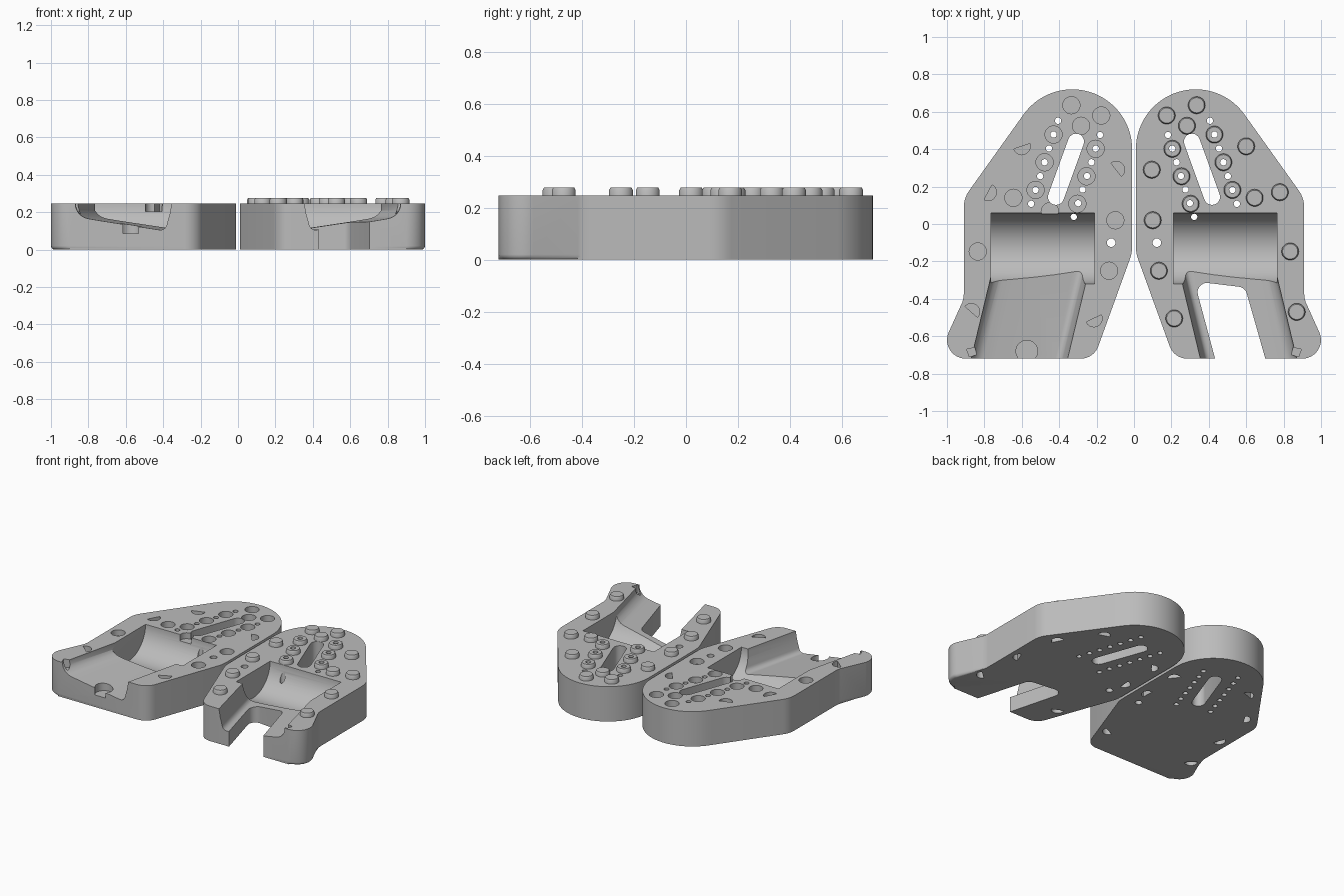
import bpy, bmesh, math
from mathutils import Matrix, Vector

if "Cube" in bpy.data.objects:
    bpy.data.objects.remove(bpy.data.objects["Cube"])

TOP = 0.247
grey = bpy.data.materials.new("light_grey")
grey.use_nodes = True
grey.diffuse_color = (0.5, 0.5, 0.5, 1)
grey.node_tree.nodes["Principled BSDF"].inputs["Base Color"].default_value = (0.5, 0.5, 0.5, 1)


def arc(cx, cy, r, a0, a1, n=8):
    angles = [math.radians(a0 + (a1 - a0) * i / n) for i in range(n + 1)]
    return [(cx + r * math.cos(a), cy + r * math.sin(a)) for a in angles]


def loft(bm, low, high):
    """Solid between two matching loops of 3D points."""
    a = [bm.verts.new(p) for p in low]
    b = [bm.verts.new(p) for p in high]
    bm.faces.new(a)
    bm.faces.new(b)
    for i in range(len(a)):
        j = (i + 1) % len(a)
        bm.faces.new((a[i], a[j], b[j], b[i]))


def prism(bm, pts, z0, z1, taper=0):
    c = sum((Vector(p) for p in pts), Vector((0, 0))) / len(pts)
    upper = [Vector(p).lerp(c, taper) for p in pts]
    loft(bm, [(x, y, z0) for x, y in pts], [(x, y, z1) for x, y in upper])


def discs(bm, spots, r, z0, z1, n=28):
    for x, y in spots:
        prism(bm, arc(x, y, r, 0, 360 - 360 / n, n - 1), z0, z1)


def to_object(name, bm, side):
    bmesh.ops.transform(bm, matrix=Matrix.Diagonal((side, 1, 1, 1)), verts=bm.verts)
    bmesh.ops.recalc_face_normals(bm, faces=bm.faces)
    mesh = bpy.data.meshes.new(name)
    bm.to_mesh(mesh)
    bm.free()
    mesh.materials.append(grey)
    ob = bpy.data.objects.new(name, mesh)
    bpy.context.collection.objects.link(ob)
    return ob


def cut(target, fill, side):
    """Subtract the solids made by fill(bm) from the target."""
    bm = bmesh.new()
    fill(bm)
    tool = to_object("cutter", bm, side)
    tool.hide_render = True
    mod = target.modifiers.new("cut", "BOOLEAN")
    mod.operation, mod.solver, mod.object = "DIFFERENCE", "EXACT", tool
    bpy.context.view_layer.update()
    result = bpy.data.meshes.new_from_object(
        target.evaluated_get(bpy.context.evaluated_depsgraph_get()))
    target.modifiers.clear()
    target.data = result
    bpy.data.objects.remove(tool)


def finish(ob):
    bpy.ops.object.select_all(action="DESELECT")
    ob.select_set(True)
    bpy.context.view_layer.objects.active = ob
    bpy.ops.object.shade_smooth_by_angle(angle=math.radians(30))


# Hole layout, given for the +x half
plain = [(.335, .635), (.175, .58), (.283, .525), (.645, .14), (.10, .02),
         (.835, -.147), (.133, -.25)]
edge = [(.60, .415), (.095, .29), (.78, .17), (.215, -.505), (.87, -.47)]
ringed = [(.43 + .048 * i, .478 - .148 * i) for i in range(3)]
ringed += [(.205 + .049 * i, .402 - .147 * i) for i in range(3)]
pins = [(.406 + .024 * i, .552 - .074 * i) for i in range(7)]
pins += [(.181 + .0235 * i, .476 - .073 * i) for i in range(7)]

outline = (arc(.33, .40, .32, 35, 180, 28) + arc(.21, -.12, .20, 180, 198, 4)
           + arc(.285, -.62, .10, 199, 270) + arc(.90, -.62, .10, 270, 379)
           + arc(1.06, -.37, .15, 198, 180, 4) + arc(.76, .09, .15, 0, 35, 5))


def body(bm):
    prism(bm, outline, 0, TOP)
    rim = [e for e in bm.edges if all(v.co.z < .001 for v in e.verts)]
    bmesh.ops.bevel(bm, geom=rim, offset=.02, segments=4, profile=.5, affect="EDGES")


# Sideways half-round trough
def trough(bm):
    loop = arc(-.13, .25, .19, 0, 354, 59)
    loft(bm, [(.21, y, z) for y, z in loop], [(.765, y, z) for y, z in loop])


# Slanting channel leading out of the trough to the front
def channel(bm):
    profile = ([(.35, .32), (.355, .245), (.365, .19)] + arc(.415, .14, .035, 190, 278, 5)
               + [(.74, .155)] + arc(.79, .245, .08, 280, 360, 6) + [(.87, .32)])

    def section(y):
        return [(x - .24 * (y + .72), y, z) for x, z in profile]
    loft(bm, section(-.80), section(-.15))


def slot_and_notch(bm):
    prism(bm, arc(.31, .44, .043, 20, 200, 10) + arc(.417, .145, .043, 200, 380, 10), -.1, .4)
    prism(bm, [(.84, -.70), (.88, -.71), (.895, -.67), (.85, -.66)], .19, .4)
    discs(bm, [(.122, -.10)], .023, -.1, .4, 16)


def pin_holes(bm):
    discs(bm, pins, .017, -.1, .4, 16)


# Half-round strap pockets in the underside
def under_pockets(bm):
    for x, y in edge + [(.10, .02), (.835, -.147)]:
        a = math.degrees(math.atan2(y, x - .46))
        prism(bm, arc(x, y, .042, a - 90, a + 90, 10), -.05, .05)


def sockets(bm):
    discs(bm, plain + ringed + [(.45, .068)], .046, .205, .4)
    for x, y in edge:
        a = math.degrees(math.atan2(y, x - .46)) + (180 if x > .5 else 0)
        prism(bm, arc(x, y, .045, a - 90, a + 90, 10), .19, .4)


def floor_socket(bm):
    discs(bm, [(.573, -.68)], .058, .085, .4)


# Open gap through the front of the channel floor
def front_gap(bm):
    prism(bm, [(.455, -.80)] + arc(.39, -.365, .05, 197, 85, 8)
          + arc(.555, -.385, .05, 82, 17, 6) + [(.725, -.80)], -.1, .4)


for side, name in ((1, "peg_half"), (-1, "socket_half")):
    bm = bmesh.new()
    body(bm)
    half = to_object(name, bm, side)
    own = (front_gap,) if side > 0 else (sockets, floor_socket)
    for fill in (trough, channel, slot_and_notch, under_pockets) + own + (pin_holes,):
        cut(half, fill, side)
    finish(half)

# Locating pegs with softened rims
bm = bmesh.new()
for x, y in plain + edge + ringed:
    loop = arc(x, y, .046, 0, 350, 35)
    prism(bm, loop, TOP - .015, TOP + .02)
    prism(bm, loop, TOP + .02, TOP + .03, .12)
bmesh.ops.remove_doubles(bm, verts=bm.verts, dist=.0001)
inner = [f for f in bm.faces if abs(f.normal.z) > .9 or len(f.verts) > 4]
bmesh.ops.delete(bm, geom=[f for f in inner if all(abs(v.co.z - TOP - .02) < .001
                 for v in f.verts)], context="FACES_ONLY")
pegs = to_object("locating_pegs", bm, 1)
cut(pegs, pin_holes, 1)
finish(pegs)
